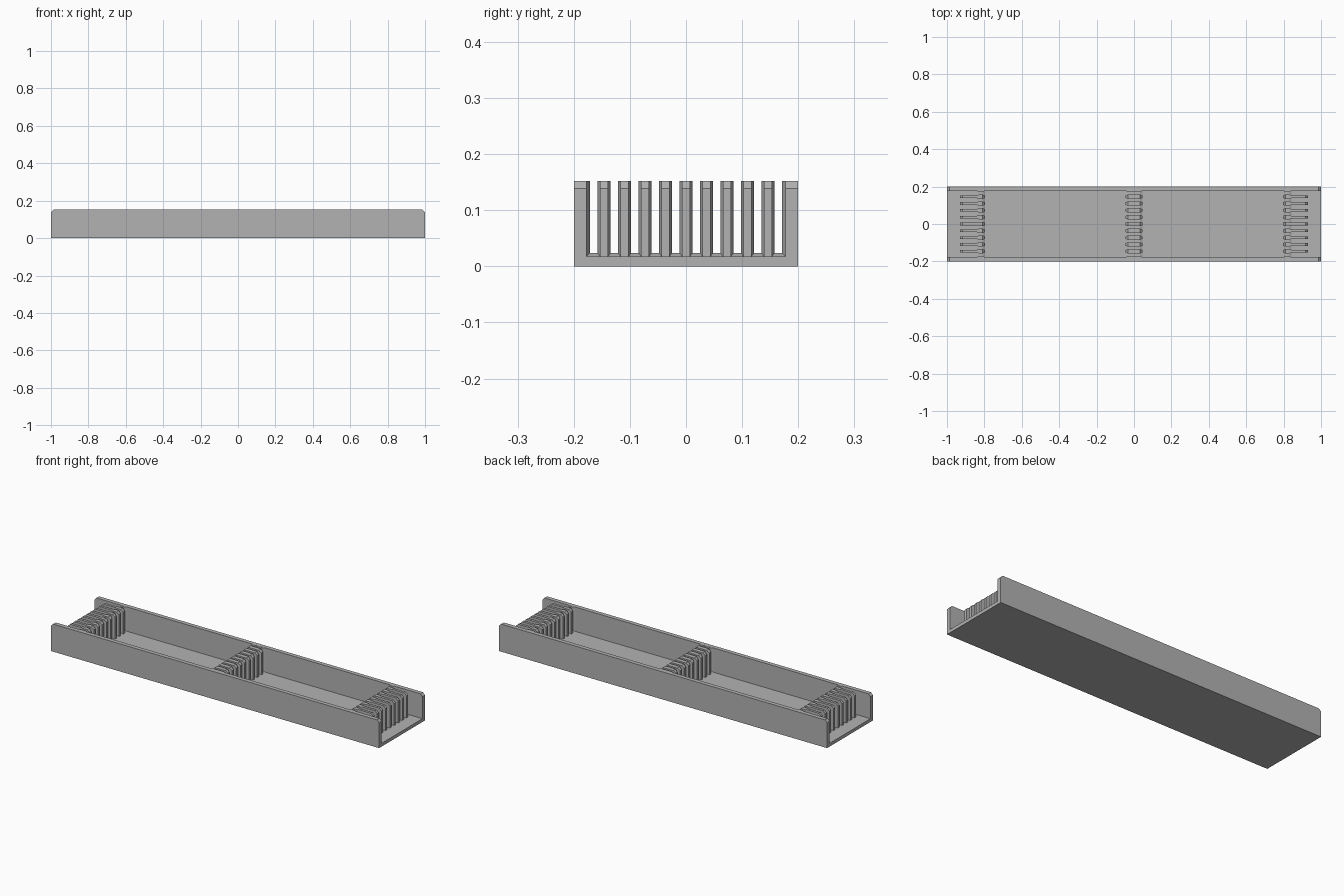
import bpy
import bmesh

if "Cube" in bpy.data.objects:
    bpy.data.objects.remove(bpy.data.objects["Cube"], do_unlink=True)

# Single matte grey material
GREY = (0.45, 0.45, 0.45, 1.0)
grey = bpy.data.materials.new("plain grey")
grey.use_nodes = True
grey.diffuse_color = GREY
bsdf = grey.node_tree.nodes["Principled BSDF"]
bsdf.inputs["Base Color"].default_value = GREY
bsdf.inputs["Roughness"].default_value = 0.7

HALF_W = 0.2       # tray half width
INNER = 0.177      # inner face of the side walls
FLOOR = 0.018
TOP = 0.152
CHAMFER = 0.013
BUMP = 0.006       # how far the guides narrow each slot
CORE = 0.007       # half thickness of a fin
COLLAR = 0.0117    # half thickness of a fin at its guide
PITCH = 0.0365


def loft(name, sections):
    """Join matching (x, [(y, z), ...]) sections into a closed solid."""
    bm = bmesh.new()
    rings = [[bm.verts.new((x, y, z)) for y, z in pts] for x, pts in sections]
    for a, b in zip(rings, rings[1:]):
        for i in range(len(a)):
            j = (i + 1) % len(a)
            bm.faces.new((a[i], a[j], b[j], b[i]))
    bm.faces.new(rings[0])
    bm.faces.new(rings[-1])
    bmesh.ops.recalc_face_normals(bm, faces=bm.faces)
    mesh = bpy.data.meshes.new(name)
    bm.to_mesh(mesh)
    bm.free()
    mesh.materials.append(grey)
    obj = bpy.data.objects.new(name, mesh)
    bpy.context.collection.objects.link(obj)
    return obj


def box(y0, y1, z0, z1):
    return [(y0, z0), (y1, z0), (y1, z1), (y0, z1)]


def channel(h):
    return [(-HALF_W, 0), (HALF_W, 0), (HALF_W, h), (INNER, h),
            (INNER, FLOOR), (-INNER, FLOOR), (-INNER, h), (-HALF_W, h)]


# Open-ended tray with chamfered wall ends
loft("tray", [(-1, channel(TOP - CHAMFER)), (-1 + CHAMFER, channel(TOP)),
              (1 - CHAMFER, channel(TOP)), (1, channel(TOP - CHAMFER))])


def guide_row(label, start, end, tail, flip):
    """Row of fins; the guide spans start..end and plain fins run on to tail."""
    # stations: x, amount of guide (0..1), drop of the top edge
    guide = [(start, 0, CHAMFER), (start + CHAMFER, 1, 0),
             (end - CHAMFER, 1, 0), (end, 0, CHAMFER)]
    fin = guide
    if tail > end:
        fin = guide[:3] + [(end, 0, 0), (tail - CHAMFER, 0, 0), (tail, 0, CHAMFER)]

    for n in range(-4, 5):
        y = n * PITCH
        sections = []
        for x, g, drop in fin:
            w = CORE + g * (COLLAR - CORE)
            sections.append((flip * x, box(y - w, y + w, FLOOR - 0.005, TOP - drop)))
        loft(f"{label}_fin_{n + 5}", sections)

    # Matching pads on the walls and a low sill on the floor
    for side, name in ((1, "back"), (-1, "front")):
        loft(f"{label}_{name}_wall_pad",
             [(flip * x, box(side * (INNER + 0.004), side * (INNER - BUMP * g),
                             FLOOR - 0.005, TOP - 0.0003))
              for x, g, _ in guide])
    loft(f"{label}_sill",
         [(flip * x, box(-INNER, INNER, FLOOR - 0.005, FLOOR + BUMP * g))
          for x, g, _ in guide])


guide_row("middle", -0.045, 0.045, 0.045, 1)
guide_row("left", 0.797, 0.842, 0.93, 1)
guide_row("right", 0.797, 0.842, 0.93, -1)
